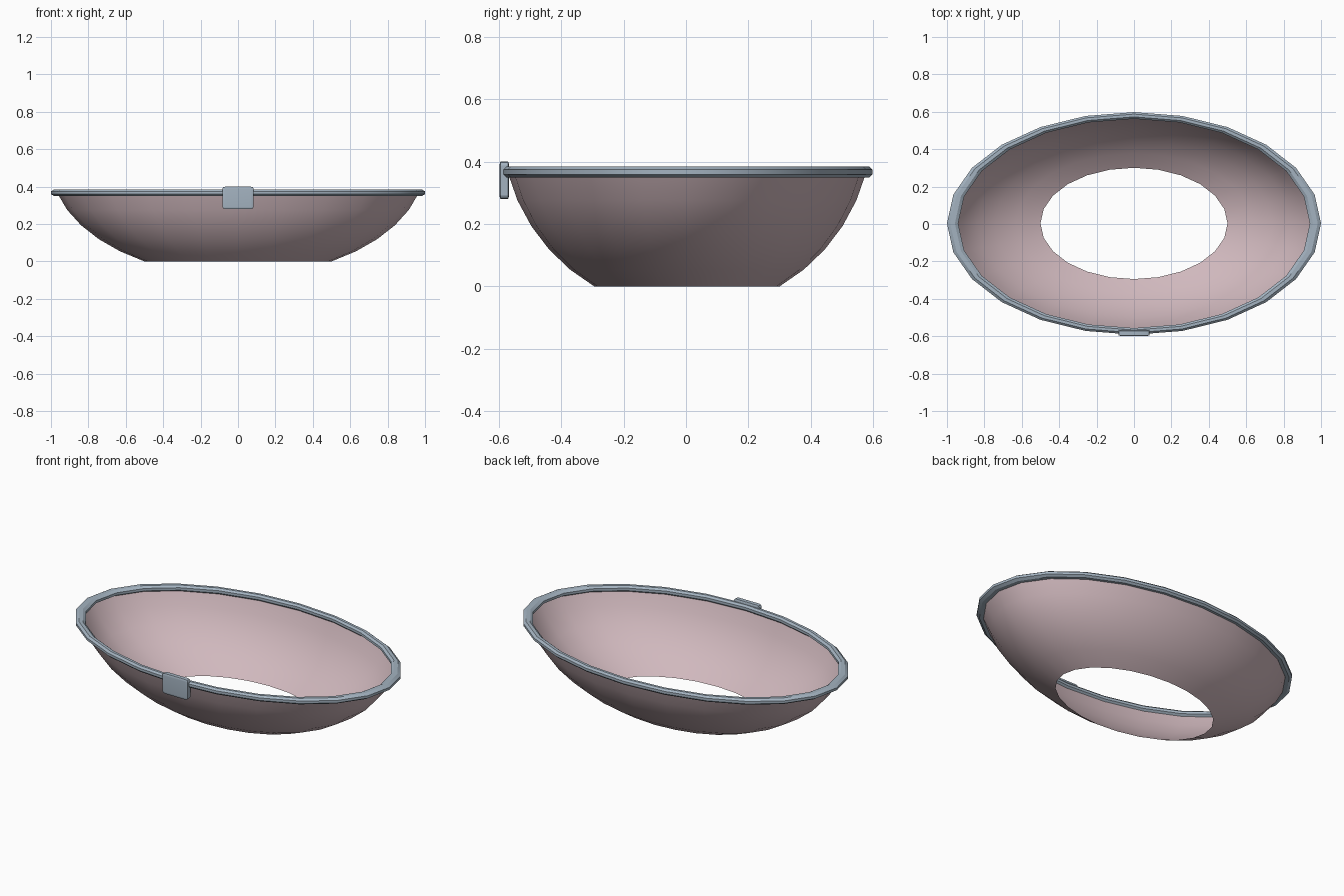
import bpy, bmesh, math

if "Cube" in bpy.data.objects:
    bpy.data.objects.remove(bpy.data.objects["Cube"], do_unlink=True)

SIDES = 24
SQUASH = 0.595       # depth of the oval against its width
HEIGHT = 0.6         # vertical radius of the shell
SHIFT_Y = 0.003
RIM_R, RIM_Z = 0.97, 0.367


def material(name, rgb):
    m = bpy.data.materials.new(name)
    m.use_nodes = True
    m.diffuse_color = (*rgb, 1)
    m.node_tree.nodes["Principled BSDF"].inputs["Base Color"].default_value = (*rgb, 1)
    return m


def finish(bm, name, mat, angle):
    mesh = bpy.data.meshes.new(name)
    bm.to_mesh(mesh)
    bm.free()
    ob = bpy.data.objects.new(name, mesh)
    bpy.context.collection.objects.link(ob)
    mesh.materials.append(mat)
    bpy.ops.object.select_all(action='DESELECT')
    ob.select_set(True)
    bpy.context.view_layer.objects.active = ob
    bpy.ops.object.shade_smooth_by_angle(angle=math.radians(angle))
    return ob


def oval_sweep(profile, closed):
    """Sweep a (radius, height) profile around the oval."""
    bm = bmesh.new()
    rings = []
    for i in range(SIDES):
        a = 2 * math.pi * i / SIDES
        rings.append([bm.verts.new((r * math.cos(a), r * math.sin(a) * SQUASH + SHIFT_Y, z))
                      for r, z in profile])
    n = len(profile)
    for i in range(SIDES):
        p, q = rings[i], rings[(i + 1) % SIDES]
        for j in range(n if closed else n - 1):
            k = (j + 1) % n
            bm.faces.new((p[j], q[j], q[k], p[k]))
    return bm


pink = material("dusty pink", (0.63, 0.48, 0.51))
steel = material("blue grey", (0.37, 0.45, 0.53))

# Bowl shell: a band of an ellipsoid, open at top and bottom
angles = [math.radians(30 + 9 * i) for i in range(6)]
base = math.cos(angles[0])
shell = [(math.sin(t), HEIGHT * (base - math.cos(t))) for t in angles]
finish(oval_sweep(shell, False), "bowl_shell", pink, 60)

# Rim: eight-sided tube around the top edge
tube = 0.03 / math.cos(math.radians(22.5))
rim = []
for i in range(8):
    t = math.radians(22.5 + 45 * i)
    rim.append((RIM_R + tube * math.cos(t), RIM_Z + tube * HEIGHT * math.sin(t)))
finish(oval_sweep(rim, True), "rim", steel, 30)

# Front clasp: plate with rounded edges
bm = bmesh.new()
bmesh.ops.create_cube(bm, size=1)
bmesh.ops.bevel(bm, geom=bm.edges[:], offset=0.1, segments=2, profile=0.5, affect='EDGES')
bmesh.ops.scale(bm, vec=(0.168, 0.03, 0.12), verts=bm.verts)
bmesh.ops.translate(bm, vec=(0, -0.583, 0.34), verts=bm.verts)
finish(bm, "front_clasp", steel, 30)
